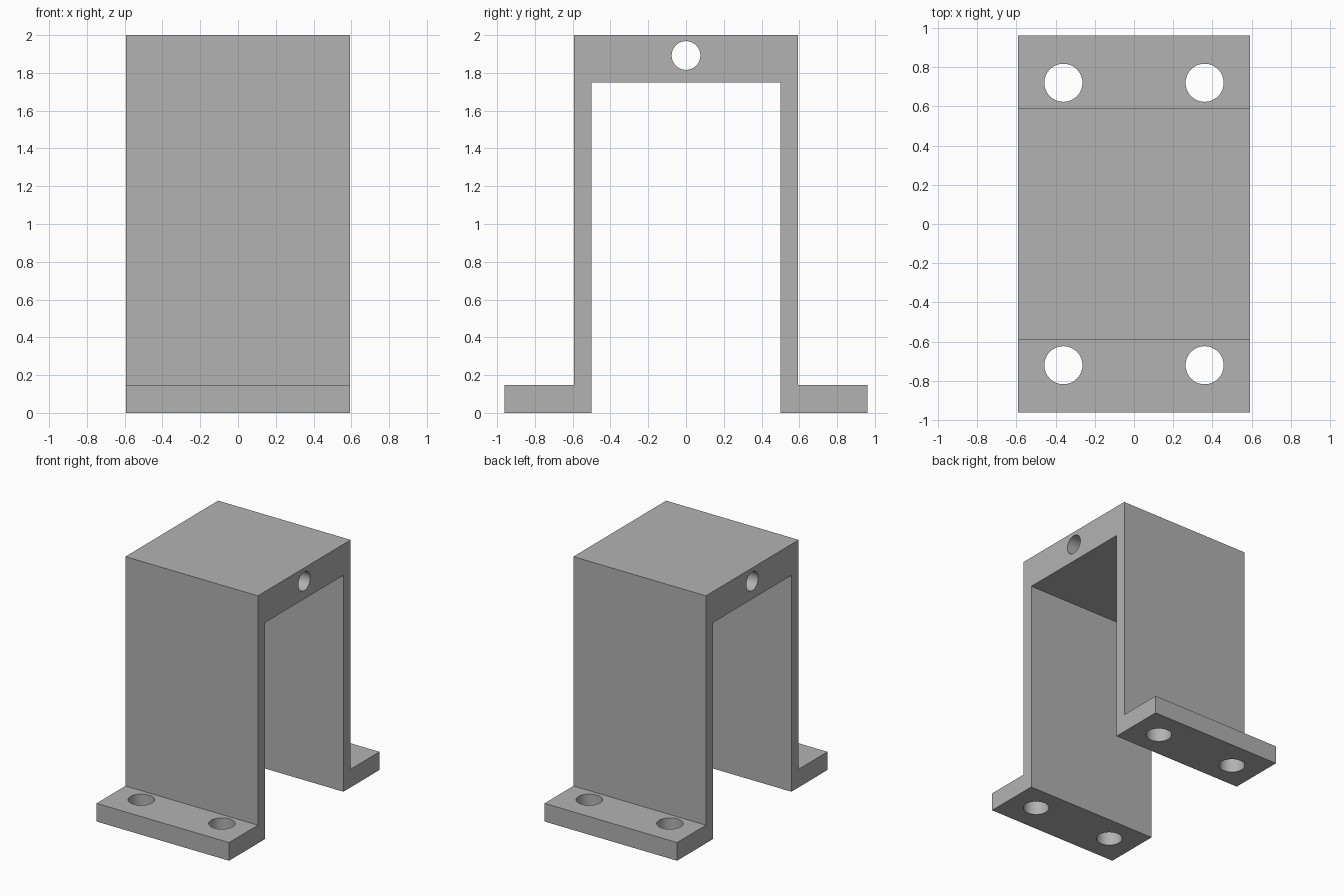
import bpy
import bmesh
from math import radians

cube = bpy.data.objects.get("Cube")
if cube:
    bpy.data.objects.remove(cube, do_unlink=True)

WIDTH = 1.185

grey = bpy.data.materials.new("plain grey")
grey.use_nodes = True
colour = (0.448, 0.448, 0.448, 1)
grey.diffuse_color = colour
grey.node_tree.nodes["Principled BSDF"].inputs["Base Color"].default_value = colour

# Bracket: half profile in y and z, mirrored and extruded along x
half = [(0.5, 1.748), (0.5, 0), (0.96, 0), (0.96, 0.147), (0.592, 0.147), (0.592, 2)]
profile = half + [(-y, z) for y, z in reversed(half)]
bm = bmesh.new()
face = bm.faces.new([bm.verts.new((-WIDTH / 2, y, z)) for y, z in profile])
result = bmesh.ops.extrude_face_region(bm, geom=[face])
moved = [v for v in result["geom"] if isinstance(v, bmesh.types.BMVert)]
bmesh.ops.translate(bm, verts=moved, vec=(WIDTH, 0, 0))
bmesh.ops.recalc_face_normals(bm, faces=bm.faces)
mesh = bpy.data.meshes.new("bracket")
bm.to_mesh(mesh)
bm.free()
mesh.materials.append(grey)
bracket = bpy.data.objects.new("bracket", mesh)
bpy.context.collection.objects.link(bracket)


def drill(name, radius, depth, location, rotation=(0, 0, 0)):
    """Cut a round hole through the bracket."""
    bpy.ops.mesh.primitive_cylinder_add(vertices=64, radius=radius, depth=depth,
                                        location=location, rotation=rotation)
    cutter = bpy.context.object
    cutter.name = name
    cutter.hide_render = True
    cutter.data.materials.append(grey)
    cut = bracket.modifiers.new(name, "BOOLEAN")
    cut.operation = "DIFFERENCE"
    cut.solver = "EXACT"
    cut.object = cutter
    bpy.ops.object.select_all(action="DESELECT")
    bracket.select_set(True)
    bpy.context.view_layer.objects.active = bracket
    bpy.ops.object.modifier_apply(modifier=cut.name)
    bpy.data.objects.remove(cutter, do_unlink=True)


# Mounting holes in the feet
for x in (-0.36, 0.36):
    for y in (-0.72, 0.72):
        drill("mounting_hole", 0.097, 0.6, (x, y, 0.07))

# Pin hole through the full width of the top block
drill("pin_hole", 0.076, WIDTH + 0.4, (0, 0, 1.892), (0, radians(90), 0))

bpy.ops.object.shade_smooth_by_angle(angle=radians(30))
